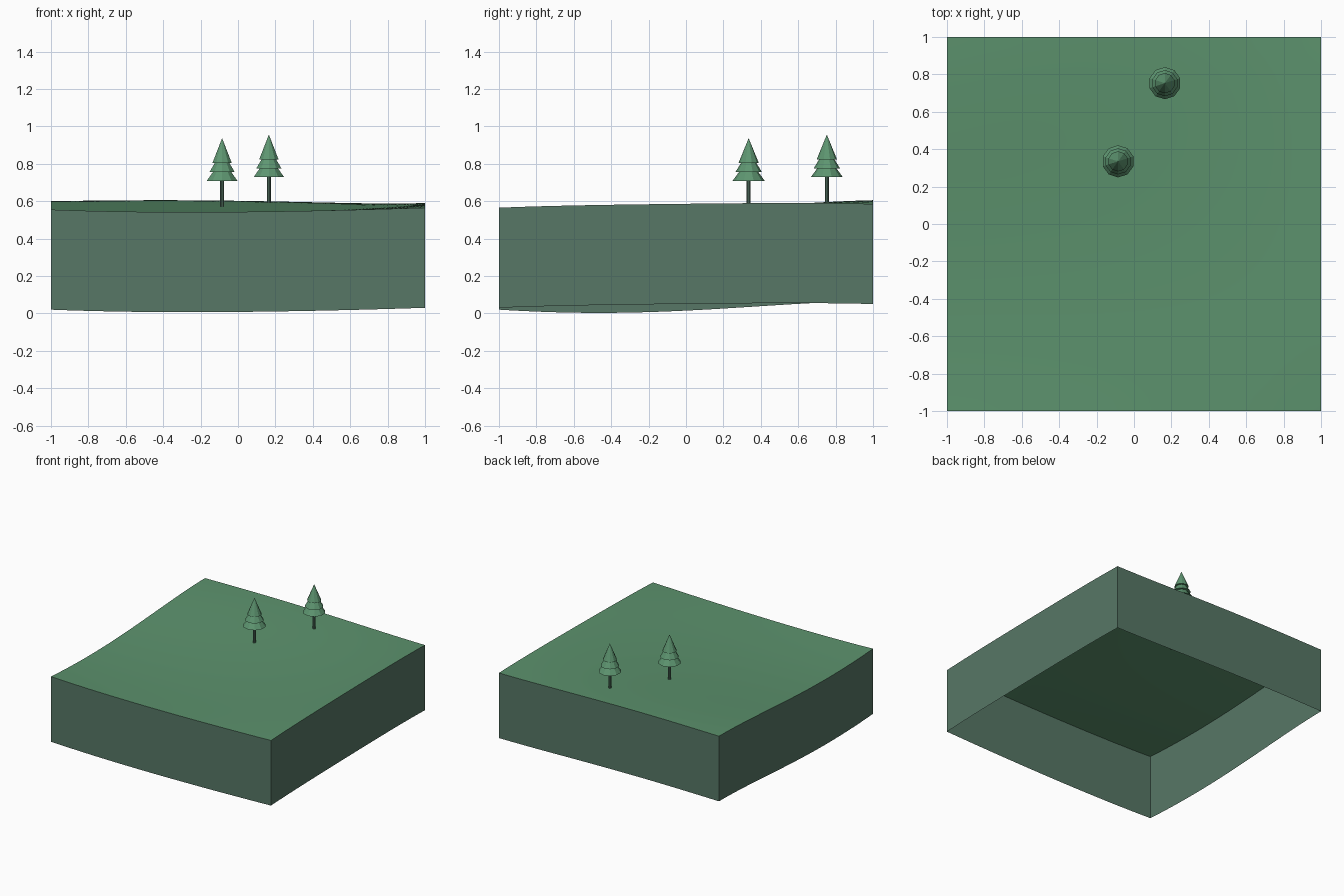
import bpy, bmesh, math

old = bpy.data.objects.get("Cube")
if old:
    bpy.data.objects.remove(old, do_unlink=True)


def material(name, rgb):
    linear = [((c / 255 + 0.055) / 1.055) ** 2.4 for c in rgb] + [1]
    mat = bpy.data.materials.new(name)
    mat.use_nodes = True
    mat.diffuse_color = linear
    mat.node_tree.nodes["Principled BSDF"].inputs["Base Color"].default_value = linear
    return mat


GRASS = material("grass green", (92, 146, 109))
EARTH = material("dark grey green", (87, 119, 102))
NEEDLES = material("needle green", (94, 150, 113))

DEPTH = 0.535
N = 32
# Edge heights above the lowest point, at five even stations
FRONT = (0.02, 0.008, 0.008, 0.016, 0.03)
BACK = (0.065, 0.07, 0.067, 0.057, 0.05)
LEFT = (0.03, 0.044, 0.051, 0.055, 0.05)
RIGHT = (0.02, 0.003, 0.015, 0.045, 0.065)


def edge(points, t):
    """Smooth curve through evenly spaced heights, t from 0 to 1."""
    last = len(points) - 1
    total = 0
    for i, p in enumerate(points):
        for j in range(last + 1):
            if j != i:
                p *= (t * last - j) / (i - j)
        total += p
    return total


def ground(x, y):
    """Height of the rolling ground blended from its four edges."""
    u, v = (x + 1) / 2, (y + 1) / 2
    across = (1 - u) * edge(RIGHT, v) + u * edge(LEFT, v)
    along = (1 - v) * edge(FRONT, u) + v * edge(BACK, u)
    corners = ((1 - v) * ((1 - u) * FRONT[0] + u * FRONT[-1])
               + v * ((1 - u) * BACK[0] + u * BACK[-1]))
    dip = 0.01 * (1 - x * x) * (1 - y * y)
    return DEPTH + across + along - corners - dip


def finish(bm, name, mats, angle=None):
    mesh = bpy.data.meshes.new(name)
    bm.to_mesh(mesh)
    bm.free()
    obj = bpy.data.objects.new(name, mesh)
    bpy.context.collection.objects.link(obj)
    for m in mats:
        mesh.materials.append(m)
    if angle:
        bpy.ops.object.select_all(action='DESELECT')
        obj.select_set(True)
        bpy.context.view_layer.objects.active = obj
        bpy.ops.object.shade_smooth_by_angle(angle=math.radians(angle))
    return obj


# Ground block: rolling top with thin skirt walls, open underneath
bm = bmesh.new()
bmesh.ops.create_grid(bm, x_segments=N, y_segments=N, size=1)
for v in bm.verts:
    v.co.z = ground(v.co.x, v.co.y)
rim = [e for e in bm.edges if e.is_boundary]
skirt = bmesh.ops.extrude_edge_only(bm, edges=rim)["geom"]
for v in skirt:
    if isinstance(v, bmesh.types.BMVert):
        v.co.z -= DEPTH
bm.normal_update()
for f in bm.faces:
    f.material_index = 0 if abs(f.normal.z) > 0.5 else 1
    c = f.calc_center_median()
    if f.material_index and f.normal.x * c.x + f.normal.y * c.y < 0:
        f.normal_flip()
finish(bm, "ground_block", [GRASS, EARTH], 30)


def cone(name, x, y, z0, z1, r0, r1, mat, sides=10):
    bm = bmesh.new()
    bmesh.ops.create_cone(bm, cap_ends=True, segments=sides, radius1=r0,
                          radius2=r1, depth=z1 - z0)
    bmesh.ops.translate(bm, verts=bm.verts, vec=(x, y, (z0 + z1) / 2))
    return finish(bm, name, [mat])


# Fir trees: thin trunk and three stacked tiers
TIERS = (("lower", 0, 0.06, 0.086, 0.042),
         ("middle", 0.048, 0.11, 0.07, 0.032),
         ("upper", 0.096, 0.228, 0.054, 0))
for side, x, y, base in (("right", -0.085, 0.335, 0.709), ("left", 0.165, 0.753, 0.728)):
    cone(side + "_tree_trunk", x, y, ground(x, y) - 0.01, base + 0.02,
         0.011, 0.011, EARTH)
    for tier, low, high, r0, r1 in TIERS:
        cone(f"{side}_tree_{tier}_tier", x, y, base + low, base + high, r0, r1, NEEDLES)
